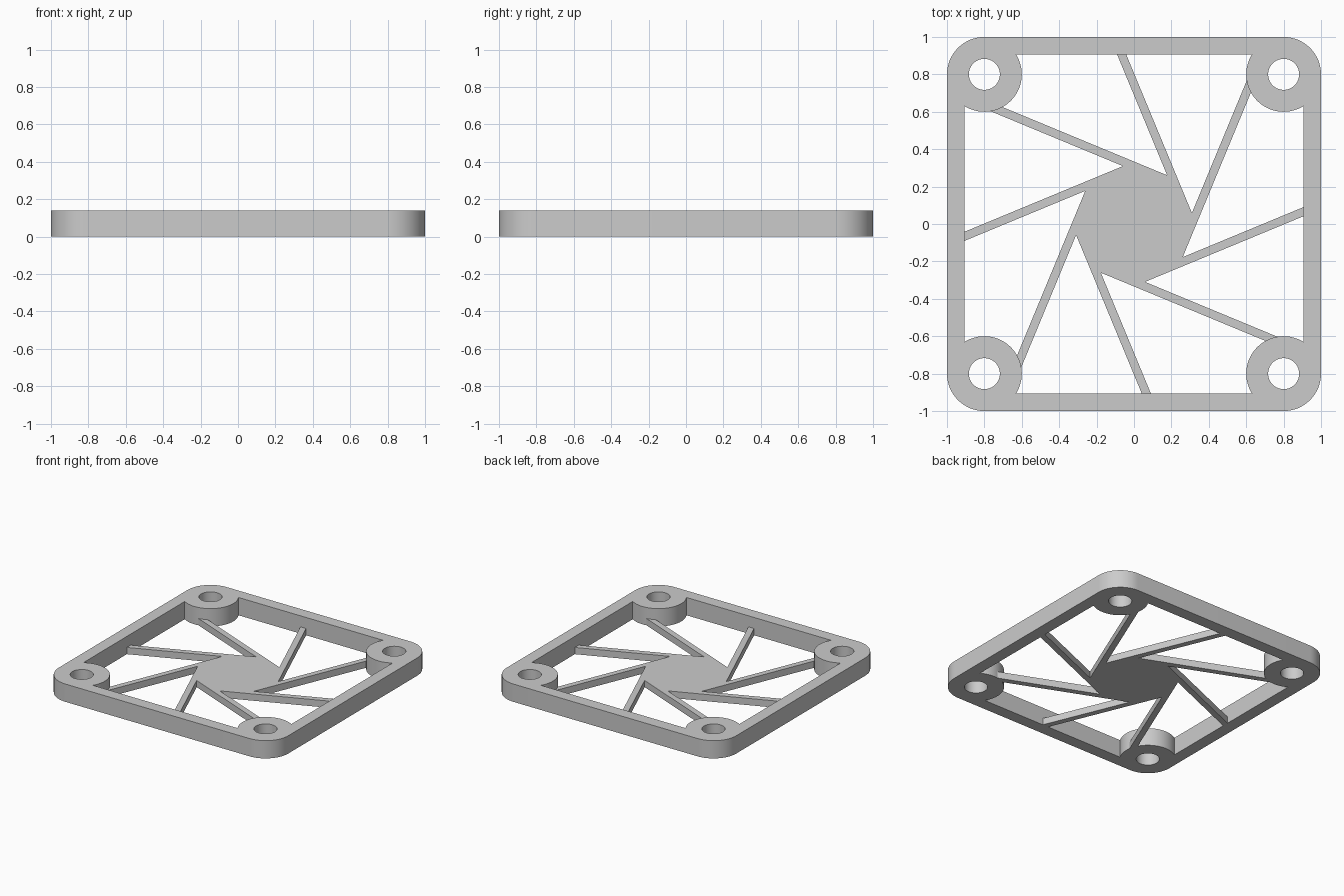
import bpy, bmesh
from math import sin, cos, pi, asin, radians
from mathutils import Matrix, Vector

cube = bpy.data.objects.get("Cube")
if cube:
    bpy.data.objects.remove(cube, do_unlink=True)

# Main dimensions
HEIGHT, GRILLE_HEIGHT = 0.14, 0.053
INNER = 0.905                       # half width of the opening
BOSS, BOSS_R, HOLE_R = 0.8, 0.2, 0.083
BLADES = 8

grey = bpy.data.materials.new("plain grey")
grey.use_nodes = True
grey.diffuse_color = (0.6, 0.6, 0.6, 1)
grey.node_tree.nodes["Principled BSDF"].inputs["Base Color"].default_value = (0.6, 0.6, 0.6, 1)


def arc(centre, radius, start, end, steps):
    return [Vector((centre[0] + radius * cos(start + (end - start) * i / steps),
                    centre[1] + radius * sin(start + (end - start) * i / steps), 0))
            for i in range(steps + 1)]


def four_turns(points):
    """Repeat a corner outline at all four corners, counterclockwise."""
    return [Matrix.Rotation(k * pi / 2, 3, 'Z') @ p for k in range(4) for p in points]


def plate(name, loops, height):
    """Fill closed outlines (inner ones become holes) and extrude upward."""
    bm = bmesh.new()
    for loop in loops:
        verts = [bm.verts.new(p) for p in loop]
        for i, v in enumerate(verts):
            bm.edges.new((verts[i - 1], v))
    bmesh.ops.triangle_fill(bm, use_beauty=True, use_dissolve=False, edges=bm.edges[:])
    result = bmesh.ops.extrude_face_region(bm, geom=bm.faces[:])
    top = [g for g in result["geom"] if isinstance(g, bmesh.types.BMVert)]
    bmesh.ops.translate(bm, vec=(0, 0, height), verts=top)
    bmesh.ops.recalc_face_normals(bm, faces=bm.faces[:])
    mesh = bpy.data.meshes.new(name)
    bm.to_mesh(mesh)
    bm.free()
    mesh.materials.append(grey)
    obj = bpy.data.objects.new(name, mesh)
    bpy.context.collection.objects.link(obj)
    bpy.ops.object.select_all(action='DESELECT')
    obj.select_set(True)
    bpy.context.view_layer.objects.active = obj
    bpy.ops.object.shade_smooth_by_angle(angle=radians(30))
    return obj


# Square frame with round corners, screw bosses and screw holes
corner = (BOSS, BOSS)
meet = asin((INNER - BOSS) / BOSS_R)            # where a boss meets the wall
outer = four_turns(arc(corner, BOSS_R, 0, pi / 2, 16))
opening = four_turns(arc(corner, BOSS_R, 1.5 * pi + meet, pi - meet, 28))
holes = [arc((sx * BOSS, sy * BOSS), HOLE_R, 0, 2 * pi, 40)[:-1]
         for sx in (-1, 1) for sy in (-1, 1)]
plate("frame", [outer, opening] + holes, HEIGHT)

# Hub with thin slanted blades, rooted in the frame walls and bosses
root = Vector((0.3085, -0.064, 0))
inner_x = (Matrix.Rotation(2 * pi / BLADES, 3, 'Z') @ root).x
grille = []
for k in range(BLADES):
    length = 0.96 if k % 2 else 0.9
    turn = Matrix.Rotation((k + 0.5) * 2 * pi / BLADES, 3, 'Z')
    grille += [turn @ p for p in (root, Vector((root.x, length, 0)),
                                  Vector((inner_x, length, 0)))]
plate("hub_and_blades", [grille], GRILLE_HEIGHT)
